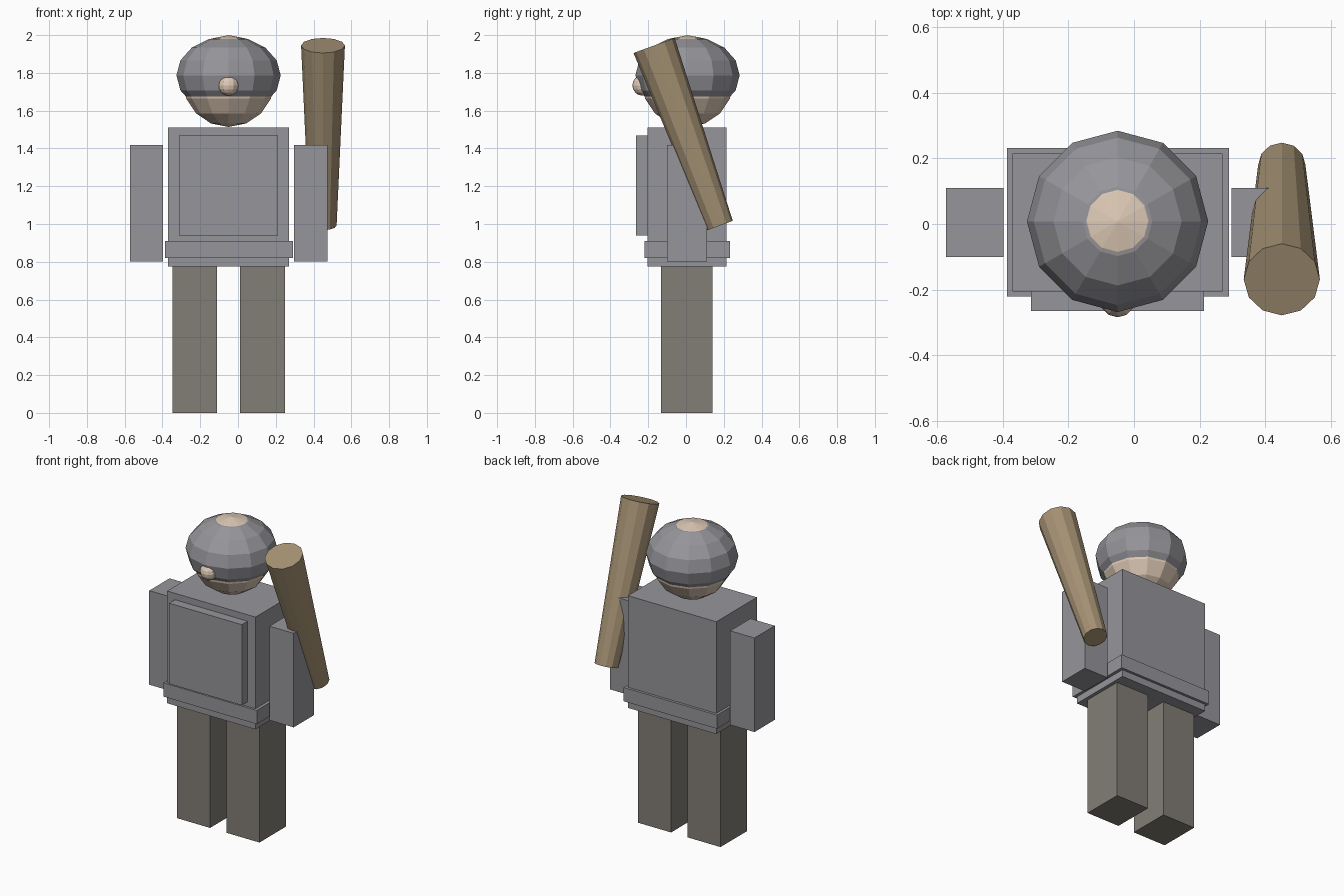
import bpy
from mathutils import Vector

default = bpy.data.objects.get("Cube")
if default:
    bpy.data.objects.remove(default, do_unlink=True)


def make_material(name, rgb):
    mat = bpy.data.materials.new(name)
    mat.use_nodes = True
    mat.diffuse_color = (*rgb, 1)
    mat.node_tree.nodes["Principled BSDF"].inputs["Base Color"].default_value = (*rgb, 1)
    return mat


GREY = make_material("armour grey", (0.305, 0.30, 0.323))
TROUSERS = make_material("trouser brown grey", (0.223, 0.205, 0.181))
SKIN = make_material("skin", (0.73, 0.59, 0.468))
WOOD = make_material("wood", (0.376, 0.287, 0.175))


def finish(name, mat):
    obj = bpy.context.object
    obj.name = name
    obj.data.materials.append(mat)
    return obj


def box(name, mat, x, y, z):
    """Box from (min, max) pairs on each axis."""
    lo, hi = Vector((x[0], y[0], z[0])), Vector((x[1], y[1], z[1]))
    bpy.ops.mesh.primitive_cube_add(size=1, location=(lo + hi) / 2)
    bpy.context.object.scale = hi - lo
    return finish(name, mat)


def ball(name, mat, centre, radius, squash=1):
    bpy.ops.mesh.primitive_uv_sphere_add(segments=12, ring_count=8, radius=radius, location=centre)
    bpy.context.object.scale.z = squash
    return finish(name, mat)


# Body
MID = -0.05
box("torso", GREY, (-0.37, 0.27), (-0.205, 0.215), (0.775, 1.51))
box("belt", GREY, (-0.387, 0.29), (-0.22, 0.232), (0.82, 0.91))
box("chest_plate", GREY, (-0.313, 0.213), (-0.265, -0.19), (0.94, 1.468))

# Limbs, mirrored about the body's middle
for side, s in (("right", -1), ("left", 1)):
    leg = sorted((MID + s * 0.06, MID + s * 0.298))
    arm = sorted((MID + s * 0.347, MID + s * 0.523))
    box(side + "_leg", TROUSERS, leg, (-0.132, 0.14), (0, 0.775))
    box(side + "_arm", GREY, arm, (-0.1, 0.11), (0.802, 1.418))

# Head, squashed helmet and nose
ball("head", SKIN, (MID, 0.008, 1.757), 0.243)
ball("helmet", GREY, (MID, 0.008, 1.787), 0.276, 0.75)
ball("nose", SKIN, (MID, -0.229, 1.734), 0.055)

# Tapered club, leaning forward
grip, tip = Vector((0.45, 0.18, 0.992)), Vector((0.45, -0.169, 1.945))
axis = tip - grip
bpy.ops.mesh.primitive_cone_add(vertices=12, radius1=0.072, radius2=0.116,
                                depth=axis.length, location=(grip + tip) / 2)
club = finish("club", WOOD)
club.rotation_euler = Vector((0, 0, 1)).rotation_difference(axis).to_euler()
